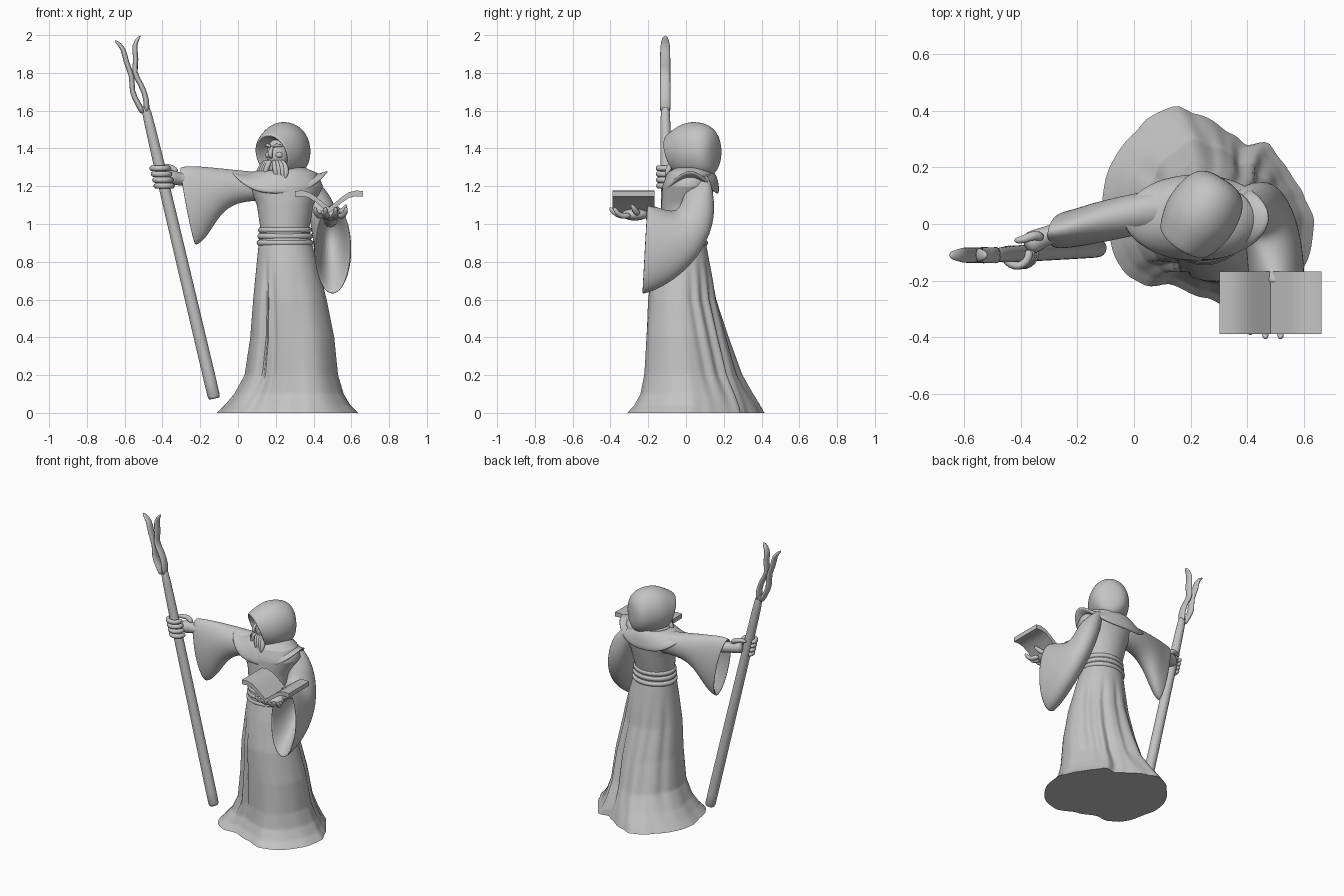
import bpy, bmesh, math
from mathutils import Vector as V

cube = bpy.data.objects.get("Cube")
if cube:
    bpy.data.objects.remove(cube, do_unlink=True)

stone = bpy.data.materials.new("stone_grey")
stone.use_nodes = True
GREY = (0.55, 0.55, 0.55, 1)
stone.diffuse_color = GREY
stone.node_tree.nodes["Principled BSDF"].inputs["Base Color"].default_value = GREY


def loft(name, rings, subdiv=1, angle=None, cap=True):
    """Skin a list of equal-length closed rings."""
    bm = bmesh.new()
    rows = [[bm.verts.new(p) for p in r] for r in rings]
    n = len(rows[0])
    for a, b in zip(rows, rows[1:]):
        for i in range(n):
            j = (i + 1) % n
            bm.faces.new((a[i], a[j], b[j], b[i]))
    if cap:
        bm.faces.new(rows[0][::-1])
        bm.faces.new(rows[-1])
    else:
        for i in range(n):
            j = (i + 1) % n
            bm.faces.new((rows[-1][i], rows[-1][j], rows[0][j], rows[0][i]))
    bmesh.ops.recalc_face_normals(bm, faces=bm.faces[:])
    me = bpy.data.meshes.new(name)
    bm.to_mesh(me)
    bm.free()
    me.materials.append(stone)
    ob = bpy.data.objects.new(name, me)
    bpy.context.collection.objects.link(ob)
    for p in me.polygons:
        p.use_smooth = True
    if angle:
        bpy.ops.object.select_all(action='DESELECT')
        ob.select_set(True)
        bpy.context.view_layer.objects.active = ob
        bpy.ops.object.shade_smooth_by_angle(angle=math.radians(angle))
    if subdiv:
        m = ob.modifiers.new("smooth", 'SUBSURF')
        m.levels = m.render_levels = subdiv
    return ob


def oval(top, bottom, side, n=20):
    """Ellipse through a top and a bottom point with a half-width vector."""
    t, b, s = V(top), V(bottom), V(side)
    return [(t + b) / 2 + (t - b) / 2 * math.cos(k) + s * math.sin(k)
            for k in (math.tau * i / n for i in range(n))]


def tube(name, pts, radii, ref=(0, 1, 0), flat=1, n=10, subdiv=1):
    """Sweep a circle of changing radius along a path."""
    pts = [V(p) for p in pts]
    rings = []
    for i, p in enumerate(pts):
        t = (pts[min(i + 1, len(pts) - 1)] - pts[max(i - 1, 0)]).normalized()
        a = t.cross(V(ref)).normalized()
        b = a.cross(t) * flat
        r = radii[i] if isinstance(radii, (list, tuple)) else radii
        rings.append([p + (a * math.cos(k) + b * math.sin(k)) * r
                      for k in (math.tau * j / n for j in range(n))])
    return loft(name, rings, subdiv)


def ball(name, loc, size, turn=0):
    rings = []
    for i in range(1, 12):
        k = math.pi * i / 12
        rings.append([(size[0] * math.sin(k) * math.cos(j * math.tau / 20),
                       size[1] * math.sin(k) * math.sin(j * math.tau / 20),
                       size[2] * math.cos(k)) for j in range(20)])
    ob = loft(name, rings, 0)
    ob.location = loc
    ob.rotation_euler.z = turn
    return ob


def smoothstep(t):
    t = max(0, min(1, t))
    return t * t * (3 - 2 * t)


# robe: extents by height (z, x0, x1, y0, y1) and a wavy hem outline
SHAPE = [(0, -.11, .635, -.31, .41), (.04, -.07, .595, -.275, .39), (.1, -.02, .56, -.245, .355),
         (.2, .035, .53, -.23, .3), (.4, .065, .51, -.22, .23), (.6, .08, .47, -.205, .165),
         (.8, .1, .42, -.165, .125), (.9, .11, .39, -.14, .105), (.98, .118, .378, -.13, .1),
         (1.1, .1, .4, -.13, .13), (1.2, .06, .45, -.125, .15), (1.27, .1, .42, -.1, .14),
         (1.3, .17, .35, -.05, .1)]
HEM = [(.635, 0), (.6, .1), (.54, .2), (.48, .285), (.4, .285), (.34, .32), (.22, .39), (.14, .415),
       (.05, .38), (0, .32), (-.07, .24), (-.11, .1), (-.09, -.02), (-.06, -.13), (-.01, -.2),
       (.15, -.22), (.25, -.26), (.4, -.31), (.5, -.27), (.6, -.15)]
hem = []
for x, y in HEM:
    u, v = (x - .2625) / .3725, (y - .05) / .36
    hem.append((math.atan2(v, u) % math.tau, math.hypot(u, v)))
hem.sort()
hem = [(hem[-1][0] - math.tau, hem[-1][1])] + hem + [(hem[0][0] + math.tau, hem[0][1])]
# fold grooves: angle, width, depth
FOLDS = [(18, 7, .07), (40, 8, .10), (62, 7, .08), (92, 6, .07), (122, 8, .06), (150, 8, .05),
         (226, 5, .13), (241, 4, .07), (285, 10, .03)]


def hem_radius(k):
    for (a, r), (b, s) in zip(hem, hem[1:]):
        if a <= k <= b:
            return r + (s - r) * smoothstep((k - a) / (b - a))
    return 1


def robe_ring(z, n=120):
    for p, q in zip(SHAPE, SHAPE[1:]):
        if p[0] <= z <= q[0]:
            t = (z - p[0]) / (q[0] - p[0])
            x0, x1, y0, y1 = (a + (b - a) * t for a, b in zip(p[1:], q[1:]))
            break
    w = max(0, 1 - z / .7)
    depth = smoothstep((.88 - z) / .3) * (.25 + .75 * smoothstep(z / .25))
    out = []
    for i in range(n):
        k = math.tau * i / n
        r = 1 + (hem_radius(k) - 1) * w
        for a, wd, d in FOLDS:
            off = (math.degrees(k) - a + 180) % 360 - 180
            r -= d * depth * math.exp(-(off / wd) ** 2)
        out.append(((x0 + x1) / 2 + (x1 - x0) / 2 * r * math.cos(k),
                    (y0 + y1) / 2 + (y1 - y0) / 2 * r * math.sin(k), z))
    return out


heights = sorted({round(1.3 * (i / 44) ** 1.2, 4) for i in range(44)} | {s[0] for s in SHAPE})
loft("robe", [robe_ring(z) for z in heights], 0, 50)


def flat_ring(cx, cy, rx, ry, z, n=32, lift=0):
    return [(cx + rx * math.cos(k), cy + ry * math.sin(k), z + lift * abs(math.cos(k)) ** 3)
            for k in (math.tau * i / n for i in range(n))]


# sash: three wrapped bands
for i, z in enumerate((.9, .935, .968)):
    grow = .004 * (2 - i)
    loft(f"sash_band_{i + 1}", [flat_ring(.249, -.014, .138 + grow + d, .118 + grow + d, z + h)
         for d, h in ((-.02, -.018), (0, -.016), (.008, 0), (0, .016), (-.02, .018))], 1)

# shoulder mantle with upswept points
loft("mantle", [flat_ring(.23, .03, .11, .1, 1.3), flat_ring(.225, .03, .16, .135, 1.255, lift=.01),
                flat_ring(.22, .025, .215, .15, 1.205, lift=.06),
                flat_ring(.22, .022, .262, .155, 1.17, lift=.12),
                flat_ring(.22, .022, .255, .145, 1.155, lift=.115),
                flat_ring(.22, .025, .2, .125, 1.175, lift=.06),
                flat_ring(.225, .03, .1, .09, 1.25)], 1, cap=False)

# sleeves: upper arm to hanging cuff, then back inside
SY, SX = (0, .075, 0), (.075, 0, 0)
loft("right_sleeve", [oval(*r) for r in (
    ((.2, .06, 1.27), (.2, .05, 1.12), SY), ((.05, .05, 1.28), (.05, .04, 1.125), SY),
    ((-.08, .02, 1.295), (-.06, .015, 1.09), SY), ((-.18, 0, 1.305), (-.13, 0, .99), (.01, .075, 0)),
    ((-.25, -.02, 1.31), (-.175, -.01, .915), (.01, .07, 0)),
    ((-.305, -.025, 1.305), (-.225, -.02, .88), (.01, .065, 0)),
    ((-.308, -.025, 1.295), (-.23, -.02, .895), (.01, .055, 0)),
    ((-.26, -.02, 1.285), (-.19, -.01, .96), (0, .05, 0)),
    ((-.12, 0, 1.26), (-.1, 0, 1.13), (0, .04, 0)))], 2)
loft("left_sleeve", [oval(*r) for r in (
    ((.36, 0, 1.24), (.38, .12, 1.28), (.06, 0, -.05)), ((.41, -.01, 1.15), (.43, .15, 1.15), SX),
    ((.44, -.04, 1.07), (.47, .155, 1.0), SX), ((.465, -.09, 1.07), (.5, .065, .81), (.09, .02, 0)),
    ((.49, -.15, 1.09), (.51, -.1, .67), (.1, .02, 0)), ((.505, -.205, 1.11), (.5, -.235, .62), (.1, 0, 0)),
    ((.505, -.208, 1.1), (.5, -.235, .635), (.09, 0, 0)), ((.5, -.16, 1.07), (.5, -.16, .72), (.075, 0, 0)),
    ((.49, -.04, 1.03), (.49, .02, .9), (.04, 0, 0)))], 2)

# hood, turned towards the staff side
F, S, C = V((-.54, -.84, 0)), V((.84, -.54, 0)), V((.245, .045, 0))


def head(d, z, s=0):
    return C + F * d + S * s + V((0, 0, z))


loft("hood", [oval(head(a, t), head(b, u), S * w, 24) for a, t, b, u, w in (
    (-.135, 1.43, -.135, 1.34, .03), (-.125, 1.485, -.125, 1.28, .08), (-.08, 1.53, -.09, 1.245, .118),
    (0, 1.545, 0, 1.235, .132), (.06, 1.535, .04, 1.235, .128), (.11, 1.51, .07, 1.245, .116),
    (.165, 1.475, .085, 1.255, .102), (.162, 1.465, .085, 1.265, .092),
    (.12, 1.455, .07, 1.275, .084), (.03, 1.43, .03, 1.3, .06))], 2)

# face, nose, brows
turn = math.atan2(S.y, S.x)
ball("face", head(.065, 1.365), (.06, .058, .09), turn)
tube("nose", [head(.115, 1.415), head(.135, 1.385), head(.145, 1.36), head(.12, 1.35)],
     [.008, .012, .015, .008], ref=S)
for side, word in ((-1, "right"), (1, "left")):
    tube(word + "_brow", [head(.12, 1.41, side * .008), head(.122, 1.42, side * .03),
                          head(.1, 1.41, side * .055)], [.009, .011, .006], ref=(0, 0, 1))
    ball(word + "_cheek", head(.1, 1.365, side * .03), (.022, .02, .018), turn)
    # drooping moustache and beard locks
    for i in range(4):
        o = side * (.012 + .014 * i)
        tube(f"{word}_beard_lock_{i + 1}",
             [head(.12 - .008 * i, 1.34, o * .7), head(.13 - .008 * i, 1.31, o * 1.3 + side * .008),
              head(.135 - .006 * i, 1.265, o * 1.3 + side * .02),
              head(.125, 1.215 + .012 * abs(i - 1), o * 1.2 + side * .02)],
             [.011, .016, .015, .004], ref=S)
ball("chin_beard", head(.1, 1.3), (.04, .025, .035), turn)


# staff: straight shaft with two twisting prongs
def staff_at(z):
    t = (z - .075) / 1.545
    return V((-.125 - .365 * t, -.085 - .025 * t, z))


tube("staff_shaft", [staff_at(z) for z in (.075, .08, .6, 1.2, 1.55, 1.64)],
     [.034, .034, .033, .031, .028, .022], n=16)
PRONGS = {"left": [(-.485, 1.58), (-.482, 1.66), (-.512, 1.74), (-.555, 1.8), (-.535, 1.87),
                   (-.555, 1.95), (-.515, 2.0)],
          "right": [(-.5, 1.58), (-.53, 1.64), (-.566, 1.7), (-.555, 1.78), (-.597, 1.86),
                    (-.602, 1.93), (-.655, 1.975)]}
for word, path in PRONGS.items():
    tube(f"staff_{word}_prong", [(x, -.11, z) for x, z in path],
         [.017, .016, .015, .015, .015, .015, .007], flat=1.9)

# staff hand
tube("right_forearm", [(-.12, 0, 1.22), (-.27, -.03, 1.235), (-.32, -.045, 1.24), (-.36, -.065, 1.245),
                       (-.385, -.08, 1.25)], [.045, .036, .034, .046, .03], ref=(0, 0, 1), n=12)
for i in range(4):
    z = 1.202 + .031 * i
    c = staff_at(z)
    arc = [math.radians(20 - 40 * j) for j in range(7)]
    tube(f"right_finger_{i + 1}", [c + V((math.cos(a), math.sin(a), 0)) * .046 for a in arc],
         [.016] * 6 + [.011], ref=(0, 0, 1))
tube("right_thumb", [(-.32, -.05, 1.27), (-.35, -.035, 1.3), (-.385, -.055, 1.305), (-.425, -.06, 1.3)],
     [.018, .018, .016, .01], ref=(0, 0, 1))

# book hand
tube("left_forearm", [(.49, -.05, 1.0), (.49, -.17, 1.05), (.49, -.22, 1.05)], [.045, .036, .034],
     ref=(1, 0, 0), n=12)
ball("left_palm", (.49, -.27, 1.05), (.055, .07, .032))
for i in range(4):
    x = .445 + .03 * i
    spread = (i - 1.5) * .012
    reach = (.015, 0, 0, .02)[i]
    tube(f"left_finger_{i + 1}", [(x, -.29, 1.045), (x + spread, -.345, 1.04),
                                  (x + spread * 2, -.385 + reach, 1.06),
                                  (x + spread * 2, -.405 + reach, 1.09)],
         [.018, .016, .014, .009], ref=(1, 0, 0))
tube("left_thumb", [(.52, -.25, 1.05), (.56, -.27, 1.07), (.575, -.29, 1.105)], [.02, .016, .009])

# open book: gull-wing profile drawn out along y
TOP = [(0, 1.088), (.015, 1.1), (.04, 1.12), (.07, 1.145), (.105, 1.168), (.14, 1.177), (.18, 1.175)]
half = TOP + [(x, z - .03) for x, z in TOP[::-1]]
for sign, word in ((1, "left"), (-1, "right")):
    loft(f"book_{word}_half", [[(.482 + sign * x, y, z) for x, z in half] for y in (-.388, -.167)], 0, 30)
